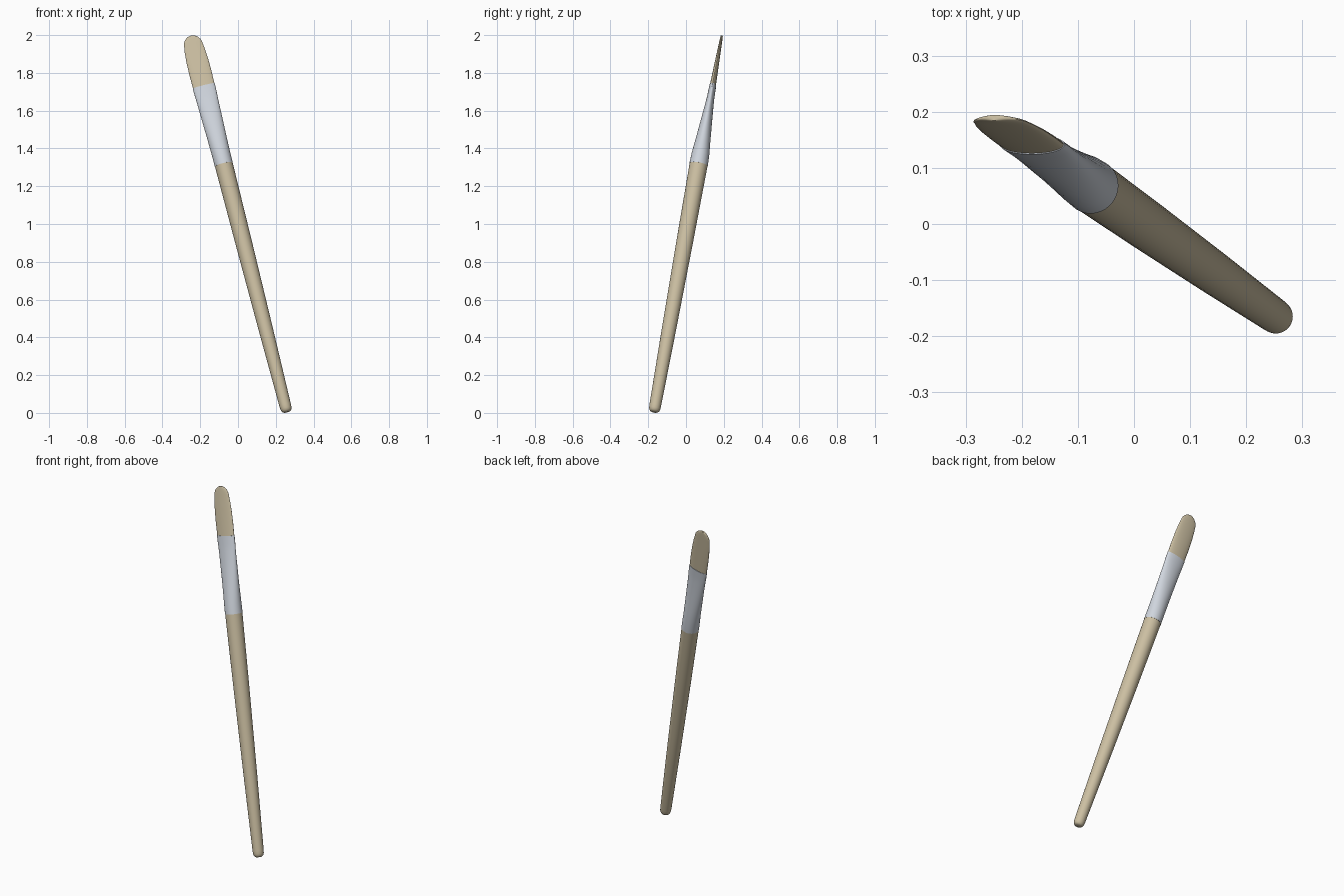
import bpy, bmesh, math
from mathutils import Vector

if "Cube" in bpy.data.objects:
    bpy.data.objects.remove(bpy.data.objects["Cube"])

# Brush axis leans left and back; W is the wide direction, T the thin one
BASE = Vector((0.260, -0.170, 0.0))
D = Vector((-0.255, 0.180, 1.0))
A = D.normalized()
W = Vector((1, 0, 0.255)).normalized()
T = A.cross(W).normalized()
SIDES = 32


def material(name, rgb):
    m = bpy.data.materials.new(name)
    m.diffuse_color = (*rgb, 1)
    m.use_nodes = True
    m.node_tree.nodes["Principled BSDF"].inputs["Base Color"].default_value = m.diffuse_color
    return m


def loft(name, rings, mat):
    """Skin ellipses (height along axis, half width, half thickness)."""
    bm = bmesh.new()
    loops = []
    for h, w, t in rings:
        c = BASE + D * h
        loops.append([bm.verts.new(c + W * (w * math.cos(a)) + T * (t * math.sin(a)))
                      for a in (2 * math.pi * i / SIDES for i in range(SIDES))])
    for lo, hi in zip(loops, loops[1:]):
        for i in range(SIDES):
            j = (i + 1) % SIDES
            bm.faces.new((lo[i], lo[j], hi[j], hi[i]))
    bm.faces.new(loops[0][::-1])
    bm.faces.new(loops[-1])
    bmesh.ops.recalc_face_normals(bm, faces=bm.faces)
    for f in bm.faces:
        f.smooth = True
    me = bpy.data.meshes.new(name)
    bm.to_mesh(me)
    bm.free()
    me.set_sharp_from_angle(angle=math.radians(35))
    me.materials.append(mat)
    ob = bpy.data.objects.new(name, me)
    bpy.context.collection.objects.link(ob)
    return ob


tan = material("tan", (0.60, 0.52, 0.36))
silver = material("silver", (0.63, 0.67, 0.73))

# Tapered wooden handle with a rounded butt
loft("handle", [(0.005, 0.016, 0.016), (0.008, 0.022, 0.022), (0.014, 0.027, 0.027),
                (0.024, 0.030, 0.030), (0.04, 0.031, 0.031), (0.45, 0.038, 0.038),
                (0.9, 0.044, 0.044), (1.315, 0.048, 0.048)], tan)

# Metal ferrule, round at the handle and pinched flat at the bristles
loft("ferrule", [(1.315, 0.049, 0.049), (1.37, 0.049, 0.047), (1.45, 0.051, 0.039),
                 (1.55, 0.054, 0.030), (1.65, 0.057, 0.021), (1.69, 0.059, 0.019),
                 (1.732, 0.060, 0.018)], silver)

# Flat bristles with a rounded tip
bristles = [(1.72, 0.058, 0.0165), (1.80, 0.0595, 0.0135), (1.87, 0.058, 0.011),
            (1.92, 0.054, 0.009)]
for k in range(0, 10):
    a = math.radians(k * 9.5)
    bristles.append((1.945 + 0.052 * math.sin(a), 0.050 * math.cos(a), 0.008 - 0.0003 * k))
loft("bristles", bristles, tan)
